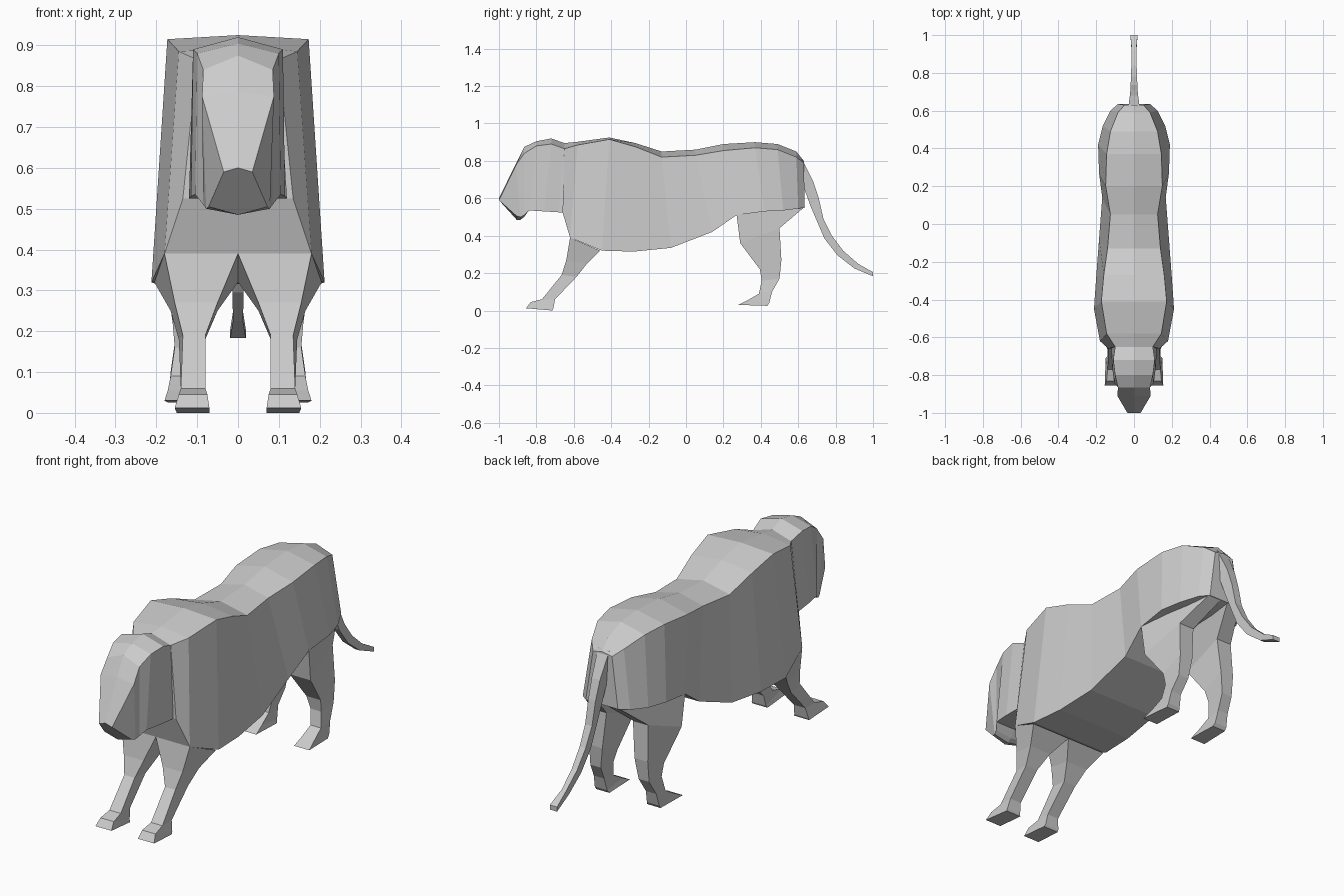
import bpy, bmesh
from mathutils import Vector


def loft(name, rings, mirror=False):
    """Skin a list of equal-length point rings, closing both ends."""
    bm = bmesh.new()
    vs = [[bm.verts.new(Vector(p)) for p in r] for r in rings]
    n = len(vs[0])
    for a, b in zip(vs, vs[1:]):
        for i in range(n):
            j = (i + 1) % n
            bm.faces.new((a[i], a[j], b[j], b[i]))
    bm.faces.new(vs[0])
    bm.faces.new(vs[-1])
    bmesh.ops.recalc_face_normals(bm, faces=bm.faces)
    me = bpy.data.meshes.new(name)
    bm.to_mesh(me)
    bm.free()
    ob = bpy.data.objects.new(name, me)
    bpy.context.collection.objects.link(ob)
    if mirror:
        ob.modifiers.new("mirror", 'MIRROR')
    return ob


def trunk_ring(yt, ridge, corner, wt, yb, zb, wb, drop=0.0):
    """Ridged top, sloping flanks, nearly flat underside."""
    return [(0, yt, ridge), (wt, yt, corner), (wb, yb, zb),
            (0, yb, zb - drop), (-wb, yb, zb), (-wt, yt, corner)]


def leg_ring(yf, zf, yb, zb, xin, xf, xb):
    """Four-sided section with separate front and back edges."""
    return [(xin, yf, zf), (xf, yf, zf), (xb, yb, zb), (xin, yb, zb)]


# Torso: top y, ridge z, corner z, top width, bottom y, bottom z, bottom width
body = [
    (.63, .80, .79, .05, .635, .55, .085),
    (.59, .85, .82, .085, .60, .545, .125),
    (.49, .89, .86, .125, .52, .535, .165),
    (.37, .90, .87, .145, .42, .53, .19),
    (.20, .89, .855, .15, .27, .51, .185),
    (.05, .86, .83, .125, .14, .42, .168),
    (-.13, .85, .82, .14, -.08, .335, .185),
    (-.27, .895, .875, .16, -.28, .315, .20),
    (-.41, .925, .915, .173, -.45, .32, .212),
    (-.58, .902, .885, .145, -.62, .39, .18),
    (-.65, .895, .865, .10, -.66, .525, .135),
]
loft("body", [trunk_ring(*s) for s in body])

# Head: slanted sections from the neck to the muzzle
head = [
    (-.60, .895, .86, .10, -.60, .525, .12),
    (-.65, .895, .865, .10, -.68, .525, .12),
    (-.72, .92, .89, .11, -.76, .53, .115),
    (-.80, .905, .88, .10, -.84, .535, .105),
    (-.865, .875, .84, .085, -.865, .51, .085, .01),
    (-.91, .785, .775, .088, -.885, .50, .078, .015),
    (-1.0, .60, .59, .035, -.905, .505, .072, .02),
]
loft("head", [trunk_ring(*s) for s in head])

# Front legs: front y/z, back y/z, inner x, outer x at front and back
front = [
    (-.62, .39, -.46, .32, .0, .18, .205),
    (-.64, .27, -.53, .25, .05, .155, .165),
    (-.665, .19, -.585, .18, .08, .135, .145),
    (-.77, .06, -.70, .06, .08, .14, .14),
    (-.83, .045, -.71, .01, .075, .145, .15),
    (-.855, .012, -.715, 0, .07, .155, .15),
]
loft("front_legs", [leg_ring(*s) for s in front], mirror=True)

# Hind legs
hind = [
    (.27, .515, .63, .55, .02, .185, .09),
    (.29, .36, .50, .44, .07, .18, .15),
    (.395, .22, .51, .27, .085, .16, .155),
    (.405, .16, .50, .17, .10, .155, .155),
    (.39, .09, .46, .10, .11, .165, .165),
    (.33, .055, .445, .04, .105, .172, .17),
    (.28, .03, .435, .025, .10, .18, .17),
]
loft("hind_legs", [leg_ring(*s) for s in hind], mirror=True)

# Tail: upper y/z, lower y/z, half width
tail = [
    (.62, .81, .60, .74, .03),
    (.68, .69, .64, .63, .022),
    (.71, .60, .665, .56, .019),
    (.735, .49, .695, .49, .018),
    (.78, .40, .74, .385, .016),
    (.84, .32, .81, .295, .014),
    (.92, .25, .90, .225, .012),
    (1.0, .205, 1.0, .183, .019),
]
loft("tail", [leg_ring(yu, zu, yl, zl, -w, w, w) for yu, zu, yl, zl, w in tail])
